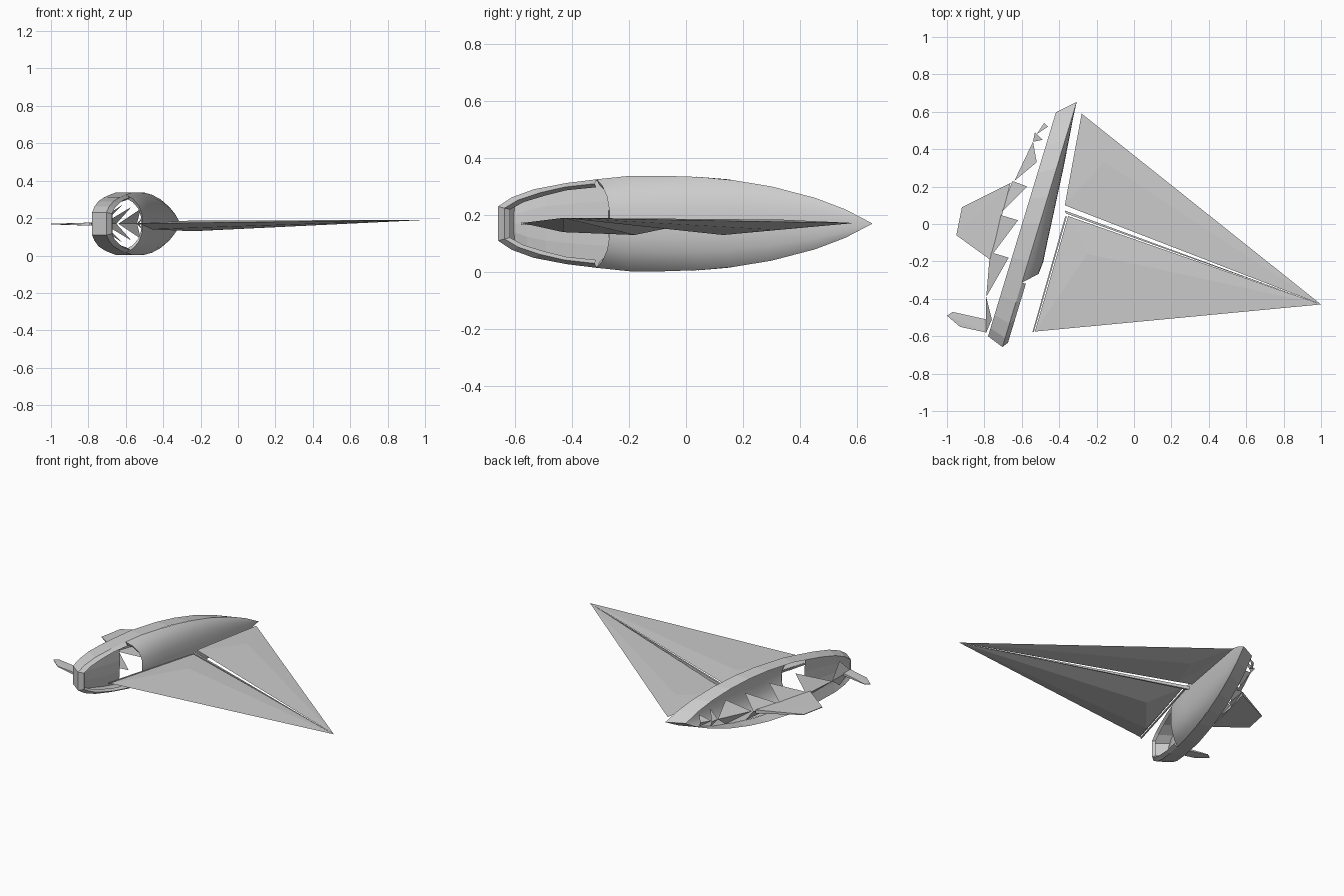
import bpy, bmesh, math
from mathutils import Vector

cube = bpy.data.objects.get("Cube")
if cube:
    bpy.data.objects.remove(cube, do_unlink=True)

grey = bpy.data.materials.new("plain grey")
grey.use_nodes = True
grey.diffuse_color = (0.6, 0.6, 0.6, 1)
grey.node_tree.nodes["Principled BSDF"].inputs["Base Color"].default_value = (0.6, 0.6, 0.6, 1)

CZ = 0.17                                  # height of the hull's centre line
U, N = Vector((0.29, 0.957, 0)), Vector((0.957, -0.29, 0))
ORIGIN = Vector((-0.5985, 0, CZ))


def hull_point(s, t, h):
    """Point s along the hull, t across it, h above its centre line."""
    return ORIGIN + U * s + N * t + Vector((0, 0, h))


def finish(name, bm, smooth=False):
    me = bpy.data.meshes.new(name)
    bmesh.ops.recalc_face_normals(bm, faces=bm.faces[:])
    bm.to_mesh(me)
    bm.free()
    ob = bpy.data.objects.new(name, me)
    bpy.context.collection.objects.link(ob)
    me.materials.append(grey)
    if smooth:
        bpy.ops.object.select_all(action='DESELECT')
        ob.select_set(True)
        bpy.context.view_layer.objects.active = ob
        bpy.ops.object.shade_smooth_by_angle(angle=math.radians(25))
    return ob


def loft(name, rows, closed=False, smooth=False):
    """Skin neighbouring rows of points with quads."""
    bm = bmesh.new()
    grid = [[bm.verts.new(p) for p in row] for row in rows]
    for a, b in zip(grid, grid[1:]):
        n = len(a)
        for i in range(n if closed else n - 1):
            j = (i + 1) % n
            bm.faces.new((a[i], a[j], b[j], b[i]))
    bmesh.ops.remove_doubles(bm, verts=bm.verts[:], dist=0.0005)
    return finish(name, bm, smooth)


def solid(name, points):
    """Faceted solid around a few points."""
    bm = bmesh.new()
    for p in points:
        bm.verts.new(p)
    res = bmesh.ops.convex_hull(bm, input=bm.verts[:])
    junk = {g for g in res["geom_interior"] + res["geom_unused"] if isinstance(g, bmesh.types.BMVert)}
    bmesh.ops.delete(bm, geom=list(junk), context='VERTS')
    return finish(name, bm)


# Hull outline: distance along the hull and half height
PROFILE = [(-0.66, 0.06), (-0.61, 0.092), (-0.53, 0.12), (-0.41, 0.142), (-0.30, 0.155),
           (-0.18, 0.167), (0.03, 0.167), (0.18, 0.155), (0.34, 0.13), (0.50, 0.09),
           (0.61, 0.05), (0.71, 0)]


def half_height(s):
    for (a, ha), (b, hb) in zip(PROFILE, PROFILE[1:]):
        if a <= s <= b:
            return ha + (hb - ha) * (s - a) / (b - a)
    return 0


# Rim band around the whole hull
def rim(t, squeeze):
    pts = [(s, h) for s, h in PROFILE] + [(s, -h) for s, h in PROFILE[-2::-1]]
    return [hull_point(-0.627 + (s + 0.66) * 0.913 if squeeze else s, t, h) for s, h in pts]


loft("hull_rim", [rim(0, True), rim(0.09, False)], closed=True)


# Bevelled frame of the front opening, turned inward at its edge
def frame_row(t, shrink, shift):
    row = [(s + shift * (s < -0.5), h * shrink) for s, h in PROFILE[:5]]
    return [hull_point(s, t, h) for s, h in [(s, -h) for s, h in row[::-1]] + row]


loft("front_opening_frame", [frame_row(0.09, 1, 0), frame_row(0.112, 0.9, 0.03),
                             frame_row(0.095, 0.82, 0.045)])

# Bulging side wall behind the opening
SECTION = [(0, 1), (0.42, 0.86), (0.8, 0.6), (0.97, 0.3), (1, 0)]
SECTION += [(t, -z) for t, z in SECTION[-2::-1]]


def wall_row(s, bulge, lean=0.0, shrink=1.0):
    h = half_height(s)
    return [hull_point(s + lean * t, 0.09 + bulge * t * shrink, h * z * shrink) for t, z in SECTION]


wall = [wall_row(-0.30, 0.072, 0.07), wall_row(-0.18, 0.077, 0.02)]
wall += [wall_row(s, b) for s, b in ((-0.05, 0.067), (0.08, 0.057), (0.2, 0.047), (0.34, 0.036),
                                    (0.5, 0.02), (0.61, 0.008), (0.71, 0))]
loft("side_wall", wall, smooth=True)
loft("wall_lip", [wall_row(-0.30, 0.072, 0.07), wall_row(-0.29, 0.072, 0.07, 0.86)])

# Inner panel closing the far side of the nose
panel = [(-0.627, 0.06), (-0.58, 0.092), (-0.51, 0.12), (-0.40, 0.142), (-0.28, 0.157)]
loft("nose_panel", [[hull_point(s, t, h * k) for s, h in panel]
                    for t, k in ((0, 1), (0.008, 0.5), (0.01, 0), (0.008, -0.5), (0, -1))])

# Jagged triangles along the open side, mirrored about the centre height:
# outer point, inner point, outer point and the height of the inner point
SHARDS = [((-0.48, 0.54), (-0.46, 0.52), (-0.52, 0.48), 0.04),
          ((-0.53, 0.49), (-0.49, 0.45), (-0.54, 0.44), 0.06),
          ((-0.54, 0.44), (-0.52, 0.33), (-0.64, 0.23), 0.08),
          ((-0.65, 0.23), (-0.57, 0.20), (-0.72, 0.05), 0.09),
          ((-0.72, 0.05), (-0.62, 0.02), (-0.77, -0.18), 0.10),
          ((-0.77, -0.15), (-0.67, -0.18), (-0.79, -0.39), 0.10),
          ((-0.79, -0.39), (-0.76, -0.51), (-0.79, -0.58), 0.08)]
bm = bmesh.new()
for a, b, c, rise in SHARDS:
    for dz in (rise, -rise):
        bm.faces.new([bm.verts.new(p) for p in ((*a, CZ), (*b, CZ + dz), (*c, CZ))])
finish("broken_side_shards", bm)

# Small flat fins on the open side
FINS = {"rear_fin": [(-0.92, 0.09), (-0.66, 0.22), (-0.77, -0.19), (-0.95, -0.06)],
        "front_fin": [(-1.0, -0.49), (-0.97, -0.47), (-0.79, -0.51), (-0.79, -0.58), (-0.93, -0.55)]}
for name, pts in FINS.items():
    solid(name, [(x, y, 0.168 + d * (0.002 + 0.03 * (x + 1) * (x > -0.8)))
                 for x, y in pts for d in (1, -1)])

# Two long triangular wings with shallow keels
TIP = (1.0, -0.43, 0.19)
solid("rear_wing", [(-0.28, 0.59, 0.172), (-0.37, 0.10, 0.176), TIP,
                    (-0.16, 0.33, 0.184), (-0.24, 0.13, 0.13), (-0.17, 0.32, 0.148)])
solid("front_wing", [(-0.352, 0.042, 0.176), (-0.53, -0.575, 0.172), TIP,
                     (-0.25, -0.16, 0.187), (-0.25, -0.18, 0.13), (-0.46, -0.43, 0.14)])

# Narrow strips along the front wing's edges
solid("wing_gap_strip", [(x, y, z) for x, y in ((-0.370, 0.072), (-0.364, 0.056), (-0.352, 0.052))
                         for z in (0.155, 0.176)] + [TIP])
solid("wing_root_strip", [(x, y, z) for x, y in ((-0.543, -0.578), (-0.536, -0.578),
                                                 (-0.368, 0.04), (-0.359, 0.04))
                          for z in (0.165, 0.174)])
